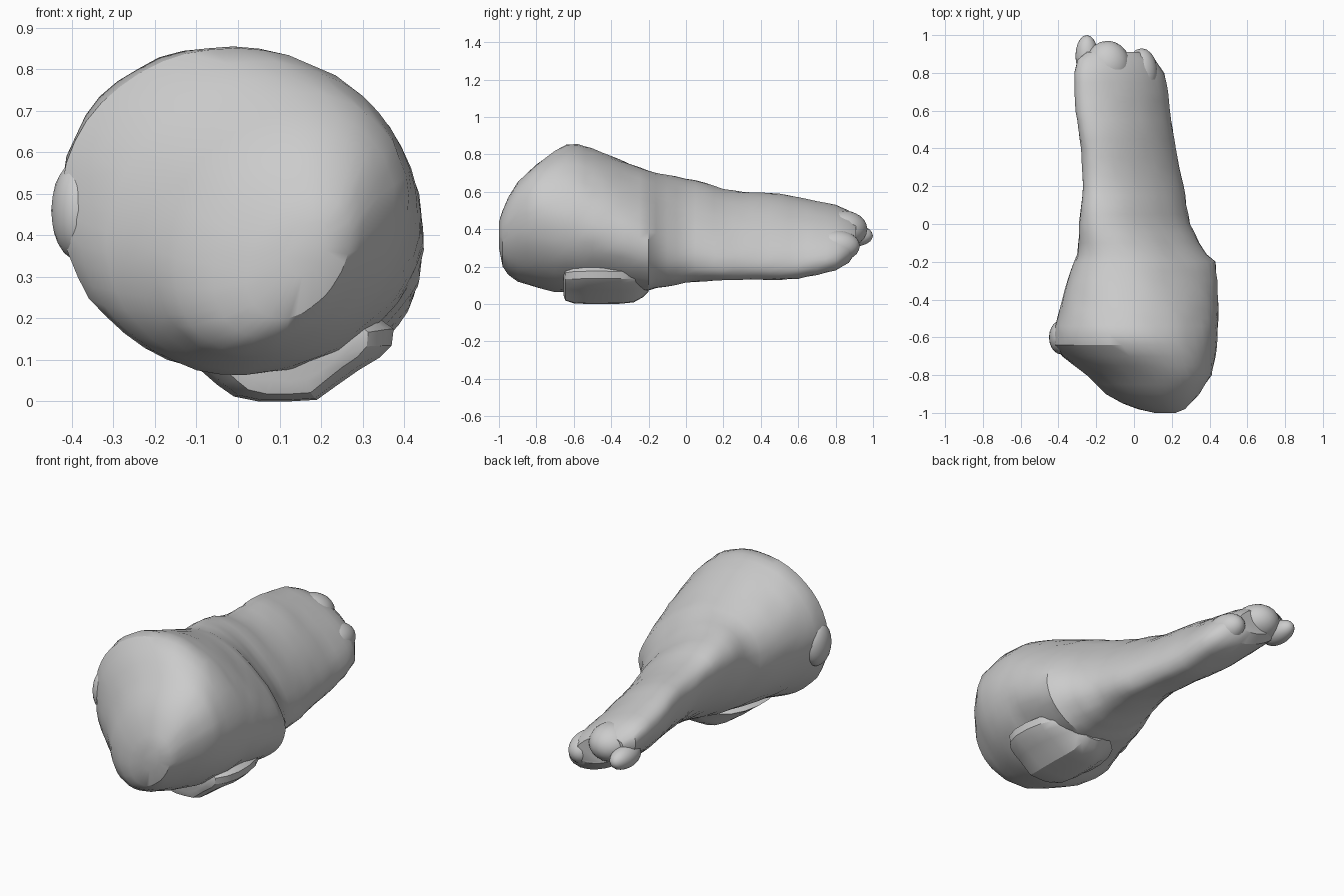
import bpy, bmesh, random
from math import sin, cos, asin, pi
from mathutils import Vector

if "Cube" in bpy.data.objects:
    bpy.data.objects.remove(bpy.data.objects["Cube"])

random.seed(4)
N = 44


def finish(name, bm, angle=30):
    bmesh.ops.recalc_face_normals(bm, faces=bm.faces)
    me = bpy.data.meshes.new(name)
    bm.to_mesh(me)
    bm.free()
    ob = bpy.data.objects.new(name, me)
    bpy.context.collection.objects.link(ob)
    bpy.ops.object.select_all(action='DESELECT')
    ob.select_set(True)
    bpy.context.view_layer.objects.active = ob
    bpy.ops.object.shade_smooth_by_angle(angle=angle * pi / 180)
    return ob


def loft(name, rings):
    bm = bmesh.new()
    loops = [[bm.verts.new(p) for p in r] for r in rings]
    n = len(loops[0])
    for a, b in zip(loops, loops[1:]):
        for i in range(n):
            j = (i + 1) % n
            bm.faces.new((a[i], a[j], b[j], b[i]))
    bm.faces.new(loops[0])
    bm.faces.new(loops[-1][::-1])
    return finish(name, bm)


def ellipsoid(name, centre, size):
    bm = bmesh.new()
    bmesh.ops.create_icosphere(bm, subdivisions=3, radius=1)
    for v in bm.verts:
        v.co = Vector([c + s * k for c, s, k in zip(centre, size, v.co)])
    return finish(name, bm)


# Body sections: y, x left, x right, z bottom, z top
S = [(-1.0, .11, .22, .30, .44), (-.98, .02, .27, .20, .50),
     (-.95, -.06, .30, .155, .57), (-.9, -.15, .345, .12, .65),
     (-.8, -.25, .41, .09, .745), (-.7, -.38, .43, .065, .82),
     (-.64, -.43, .44, .065, .85), (-.58, -.425, .443, .07, .855),
     (-.5, -.405, .446, .08, .83), (-.4, -.38, .447, .08, .79),
     (-.3, -.355, .443, .075, .75), (-.2, -.32, .433, .07, .715),
     (-.16, -.30, .385, .085, .70), (-.1, -.295, .35, .09, .69),
     (0, -.29, .30, .11, .67), (.1, -.28, .28, .12, .65),
     (.2, -.27, .265, .125, .615), (.3, -.275, .24, .13, .60),
     (.4, -.28, .22, .13, .595), (.5, -.295, .205, .128, .59),
     (.6, -.31, .19, .135, .57), (.7, -.315, .18, .155, .55),
     (.8, -.315, .16, .18, .53), (.87, -.30, .11, .22, .50),
     (.91, -.25, .04, .28, .46)]

# How strongly each section is slanted (negative: long axis upper left to lower right)
TILT = [(-1.0, .35), (-.9, .3), (-.8, .2), (-.7, .05), (-.6, -.08), (-.4, -.18),
        (-.2, -.33), (0, -.55), (.2, -.64), (.8, -.65), (.97, -.5)]


def tilt(y):
    for (a, u), (b, v) in zip(TILT, TILT[1:]):
        if y <= b:
            return u + (v - u) * (y - a) / (b - a)
    return TILT[-1][1]


def section(y, x0, x1, z0, z1):
    cx, cz, rx, rz = (x0 + x1) / 2, (z0 + z1) / 2, (x1 - x0) / 2, (z1 - z0) / 2
    a = asin(tilt(y)) / 2
    # the right side of the head and neck is slightly pinched on its diagonals
    pinch = .06 * max(0, 1 - abs(y + .2) / .5)
    ring = []
    for i in range(N):
        t = 2 * pi * i / N
        k = 1 + random.uniform(-.008, .008)
        if cos(t) > 0:
            k -= pinch * sin(2 * t) ** 2
        ring.append((cx + rx * k * cos(t - a), y, cz + rz * k * sin(t + a)))
    return ring


rings = []
for a, b in zip(S, S[1:]):
    steps = 2 if b[0] - a[0] > .07 else 1
    for q in range(steps):
        f = q / steps
        rings.append(section(*[u + (v - u) * f for u, v in zip(a, b)]))
rings.append(section(*S[-1]))
loft("body", rings)

# Curved plate hugging the underside of the head
outer = [(-.14, .11), (-.09, .075), (-.05, .04), (-.01, .012), (.05, 0), (.12, 0), (.19, .004),
         (.24, .04), (.29, .075), (.34, .105), (.37, .135), (.375, .175)]
inner = [(.34, .20), (.28, .16), (.2, .11), (.1, .10), (0, .11), (-.08, .13)]


def plate(y, kx, kz):
    return [(.13 + (x - .13) * kx, y, .12 + (z - .12) * kz) for x, z in outer + inner]


loft("base_plate", [plate(*r) for r in
     ((-.655, .6, .6), (-.645, .75, .85), (-.6, .92, .97), (-.53, 1, 1), (-.44, 1, 1),
      (-.35, .93, .99), (-.28, .8, .93), (-.23, .6, .7), (-.2, .4, .45))])

# Side bump and the lobes of the tip
ellipsoid("side_bump", (-.385, -.6, .46), (.065, .09, .12))
ellipsoid("tip_nub", (-.25, .89, .365), (.06, .11, .06))
ellipsoid("tip_lobe_left", (-.14, .84, .40), (.12, .13, .10))
ellipsoid("tip_lobe_right", (.04, .80, .31), (.085, .13, .085))
